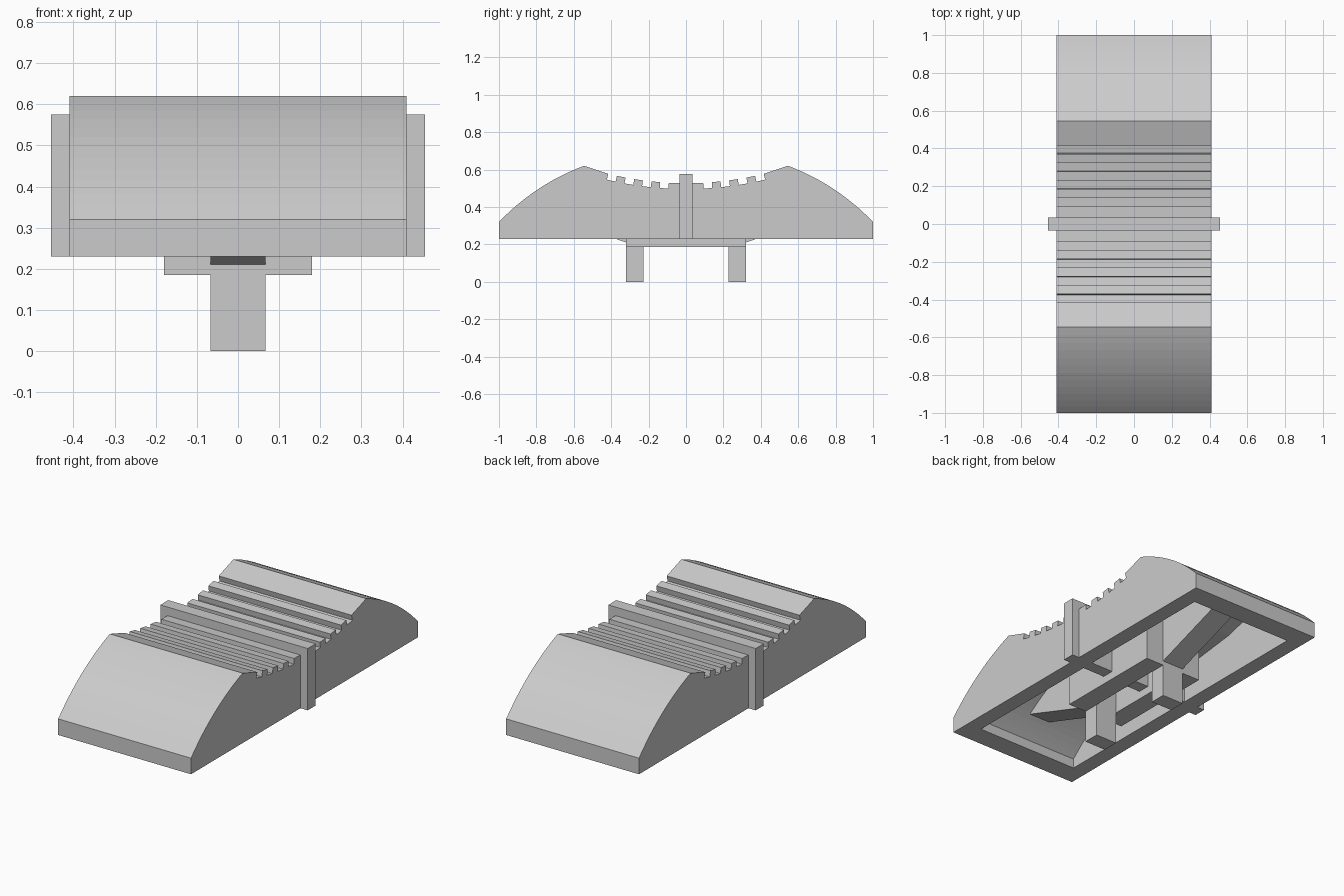
import bpy, bmesh
from math import sin, cos, radians, sqrt

if "Cube" in bpy.data.objects:
    bpy.data.objects.remove(bpy.data.objects["Cube"])


def prism(name, profile, x0, x1):
    """Extrude a (y, z) outline along x."""
    bm = bmesh.new()
    face = bm.faces.new([bm.verts.new((x0, y, z)) for y, z in profile])
    ext = bmesh.ops.extrude_face_region(bm, geom=[face])
    verts = [v for v in ext["geom"] if isinstance(v, bmesh.types.BMVert)]
    bmesh.ops.translate(bm, verts=verts, vec=(x1 - x0, 0, 0))
    bmesh.ops.recalc_face_normals(bm, faces=bm.faces)
    mesh = bpy.data.meshes.new(name)
    bm.to_mesh(mesh)
    bm.free()
    ob = bpy.data.objects.new(name, mesh)
    bpy.context.collection.objects.link(ob)
    return ob


def box(name, x0, x1, y0, y1, z0, z1):
    return prism(name, [(y0, z0), (y1, z0), (y1, z1), (y0, z1)], x0, x1)


def arc(radius, a0, a1, steps=12):
    """Points on the curved end slope, measured from vertical."""
    angles = [radians(a0 + (a1 - a0) * i / steps) for i in range(steps + 1)]
    return [(0.123 + radius * sin(a), -0.514 + radius * cos(a)) for a in angles]


def mirrored(half):
    """Complete a half outline that runs from the centre to y > 0."""
    return half + [(-y, z) for y, z in reversed(half)]


def grip(y, depth=0.0):
    """Point on the concave thumb grip, sunk along its normal."""
    r = 1.75
    return (y + depth * y / r, 0.527 + r - sqrt(r * r - y * y) - depth)


# Outer outline: centre ridge, grip grooves, crest, curved end slope
half = [(0.035, 0.575), (0.035, 0.527)]
for i in range(4):
    a = 0.092 + i * 0.0925
    b = a + 0.046
    half += [grip(a), grip(a, 0.031), grip(b, 0.031), grip(b)]
half += arc(1.21, 20.4, 46.4)[:-1] + [(1.0, 0.32), (1.0, 0.23)]
body = prism("slider_body", mirrored(half), -0.41, 0.41)

# Hollow underside
inner = [(0.04, 0.43), (0.4, 0.475)] + arc(1.1, 21.5, 43.5) + [(0.88, 0.15)]
cutter = prism("hollow_cutter", mirrored(inner), -0.32, 0.32)
mod = body.modifiers.new("hollow", "BOOLEAN")
mod.operation = "DIFFERENCE"
mod.solver = "EXACT"
mod.object = cutter
bpy.context.view_layer.objects.active = body
body.select_set(True)
bpy.ops.object.modifier_apply(modifier=mod.name)
bpy.data.objects.remove(cutter)

# Inner cross wall below the centre ridge
box("cross_wall", -0.32, 0.32, -0.035, 0.035, 0.23, 0.435)

for s, side in ((1, "right"), (-1, "left")):
    # Ridge ends standing proud of the sides
    box(side + "_side_ridge", s * 0.41, s * 0.455, -0.035, 0.035, 0.23, 0.575)
    # Long inner support panels
    prism(side + "_support_panel",
          [(-0.32, 0.185), (0.32, 0.185), (0.32, 0.467), (0, 0.432), (-0.32, 0.467)],
          s * 0.067, s * 0.18)

for s, end in ((1, "back"), (-1, "front")):
    # Legs below the slider
    box(end + "_leg", -0.067, 0.067, s * 0.228, s * 0.32, 0, 0.46)
    # Sloping gusset from leg to roof
    gusset = [(0.32, 0.21), (0.777, 0.37), (0.70, 0.43), (0.54, 0.515),
              (0.4, 0.478), (0.32, 0.467)]
    prism(end + "_gusset", [(s * y, z) for y, z in gusset], -0.067, 0.067)
